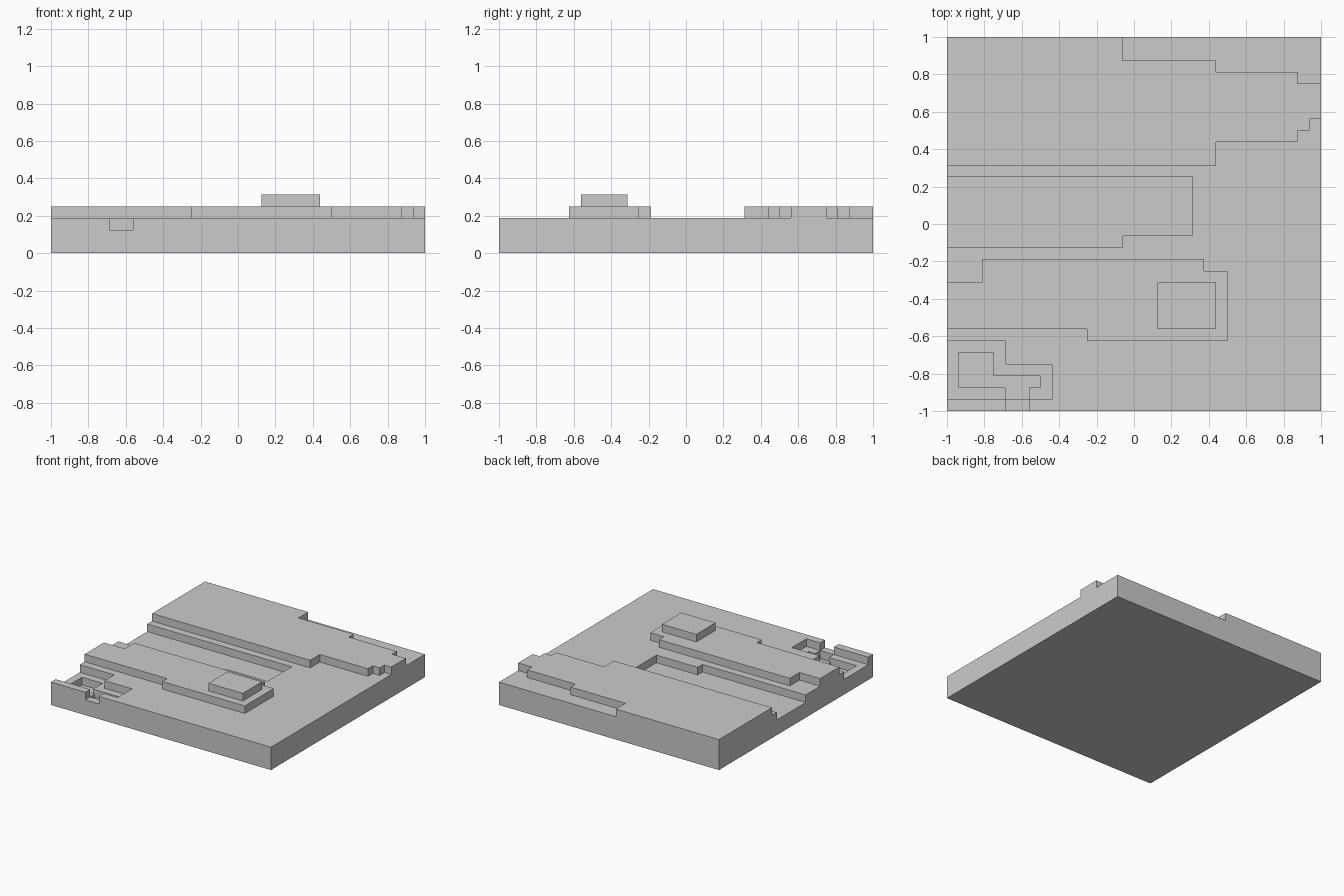
import bpy, bmesh

if "Cube" in bpy.data.objects:
    bpy.data.objects.remove(bpy.data.objects["Cube"])

U = 1 / 16  # terrain step: every edge lies on a 1/16 grid


def prism(name, outline, z0, z1):
    """Extrude a plan outline (in grid steps) between two heights."""
    bm = bmesh.new()
    face = bm.faces.new([bm.verts.new((x * U, y * U, z0 * U)) for x, y in outline])
    top = bmesh.ops.extrude_face_region(bm, geom=[face])["geom"]
    bmesh.ops.translate(bm, vec=(0, 0, (z1 - z0) * U),
                        verts=[v for v in top if isinstance(v, bmesh.types.BMVert)])
    bmesh.ops.recalc_face_normals(bm, faces=bm.faces[:])
    mesh = bpy.data.meshes.new(name)
    bm.to_mesh(mesh)
    bm.free()
    obj = bpy.data.objects.new(name, mesh)
    bpy.context.collection.objects.link(obj)
    return obj


def rect(x0, y0, x1, y1):
    return [(x0, y0), (x1, y0), (x1, y1), (x0, y1)]


def combine(target, tool, operation):
    mod = target.modifiers.new(tool.name, "BOOLEAN")
    mod.operation, mod.solver, mod.object = operation, "EXACT", tool
    bpy.context.view_layer.objects.active = target
    bpy.ops.object.modifier_apply(modifier=mod.name)
    bpy.data.objects.remove(tool)


# Base slab
terrain = prism("terrain", rect(-16, -16, 16, 16), 0, 3)

# Raised terraces: plan outline and top height
terraces = {
    "back_plateau": ([(-16, 5), (7, 5), (7, 7), (14, 7), (14, 8), (15, 8), (15, 9),
                      (16, 9), (16, 12), (14, 12), (14, 13), (7, 13), (7, 14),
                      (-1, 14), (-1, 16), (-16, 16)], 4),
    "middle_ridge": ([(-16, -9), (-4, -9), (-4, -10), (8, -10), (8, -4), (6, -4),
                      (6, -3), (-13, -3), (-13, -5), (-16, -5)], 4),
    "ridge_summit": (rect(2, -9, 7, -5), 5),
}
for name, (outline, top) in terraces.items():
    combine(terrain, prism(name, outline, top - 2, top), "UNION")

# Hollows: plan outline and floor height (open sides overshoot the slab)
hollows = {
    "valley": ([(-18, -2), (-1, -2), (-1, -1), (5, -1), (5, 4), (-18, 4)], 2),
    "corner_basin": ([(-18, -15), (-7, -15), (-7, -12), (-11, -12), (-11, -10),
                      (-18, -10)], 2),
    "front_outlet": (rect(-11, -18, -9, -14.5), 2),
    "basin_pit": ([(-15, -14), (-11, -14), (-11, -15), (-9, -15), (-9, -14),
                   (-8, -14), (-8, -13), (-12, -13), (-12, -11), (-15, -11)], 1),
}
for name, (outline, floor) in hollows.items():
    combine(terrain, prism(name, outline, floor, 3.5), "DIFFERENCE")
